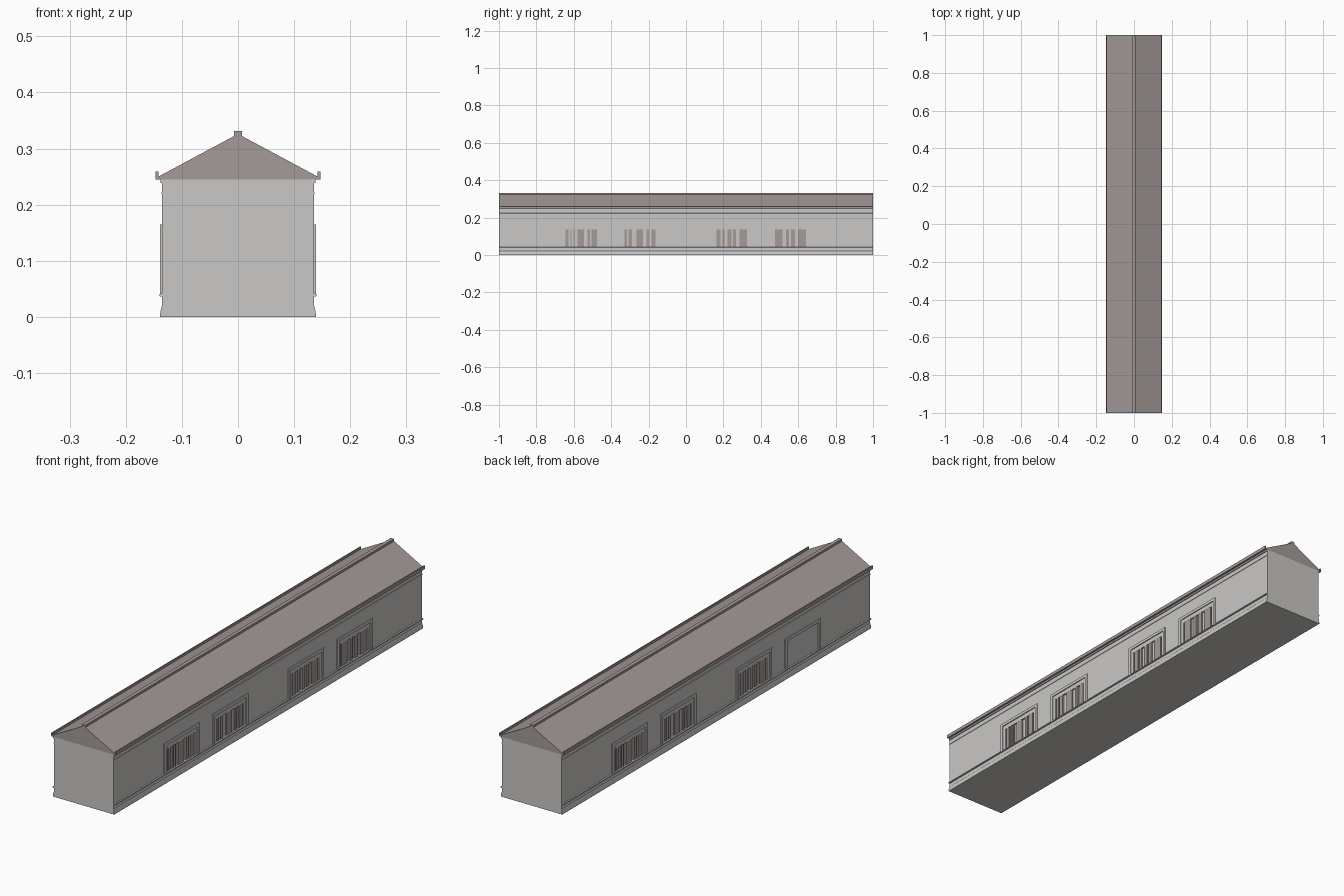
import bpy, bmesh

if "Cube" in bpy.data.objects:
    bpy.data.objects.remove(bpy.data.objects["Cube"])


def material(name, rgb):
    m = bpy.data.materials.new(name)
    m.diffuse_color = (*rgb, 1)
    m.use_nodes = True
    m.node_tree.nodes["Principled BSDF"].inputs["Base Color"].default_value = m.diffuse_color
    return m


STONE = material("pale_stone", (0.59, 0.58, 0.565))
ROOF = material("mauve_slate", (0.37, 0.325, 0.315))


def finish(name, bm, mat):
    bmesh.ops.recalc_face_normals(bm, faces=bm.faces)
    me = bpy.data.meshes.new(name)
    bm.to_mesh(me)
    bm.free()
    me.materials.append(mat)
    ob = bpy.data.objects.new(name, me)
    bpy.context.collection.objects.link(ob)
    return ob


def extrude_half_profile(name, half, mat):
    """Mirror an (x, z) outline across x = 0 and run it the whole length."""
    pts = half + [(-x, z) for x, z in reversed(half) if x > 0]
    bm = bmesh.new()
    face = bm.faces.new([bm.verts.new((x, -1, z)) for x, z in pts])
    ext = bmesh.ops.extrude_face_region(bm, geom=[face])["geom"]
    bmesh.ops.translate(bm, vec=(0, 2, 0),
                        verts=[v for v in ext if isinstance(v, bmesh.types.BMVert)])
    return finish(name, bm, mat)


def add_box(bm, x, y, z):
    """Box between pairs of limits, repeated on the other side by a half turn."""
    for s in (1, -1):
        vs = bmesh.ops.create_cube(bm, size=1)["verts"]
        for v in vs:
            v.co = (s * x[v.co.x > 0], s * y[v.co.y > 0], z[v.co.z > 0])


# Walls with plinth, sill course, string course and cornice
walls = extrude_half_profile("walls", [
    (0.139, 0), (0.139, 0.005), (0.1365, 0.018), (0.135, 0.02),
    (0.135, 0.036), (0.14, 0.037), (0.14, 0.041), (0.135, 0.042),
    (0.135, 0.218), (0.1365, 0.219), (0.1365, 0.222), (0.135, 0.223),
    (0.135, 0.238), (0.1385, 0.239), (0.1385, 0.245)], STONE)

# Roof with eaves upstands and ridge cap
extrude_half_profile("roof", [
    (0.147, 0.245), (0.147, 0.259), (0.142, 0.259), (0.142, 0.25),
    (0.0075, 0.322), (0.0075, 0.331)], ROOF)

# Window openings: shallow recesses cut into both long walls
windows = [-0.56, -0.245, 0.245, 0.56]
bm = bmesh.new()
for c in windows:
    add_box(bm, (0.128, 0.15), (c - 0.088, c + 0.088), (0.043, 0.135))
cutter = finish("opening_cutter", bm, STONE)
mod = walls.modifiers.new("openings", "BOOLEAN")
mod.operation = "DIFFERENCE"
mod.solver = "EXACT"
mod.object = cutter
bpy.context.view_layer.objects.active = walls
bpy.ops.object.modifier_apply(modifier=mod.name)
bpy.data.objects.remove(cutter)

# Raised surrounds: two jambs and a head
bm = bmesh.new()
for c in windows:
    lo, hi = c - 0.114, c + 0.114
    add_box(bm, (0.134, 0.139), (lo, lo + 0.012), (0.04, 0.153))
    add_box(bm, (0.134, 0.139), (hi - 0.012, hi), (0.04, 0.153))
    add_box(bm, (0.134, 0.139), (lo, hi), (0.153, 0.165))
finish("window_surrounds", bm, STONE)

# Uneven upright slats: (start, width) measured along each window
slats = [
    [(0, .016), (.026, .006), (.042, .006), (.064, .034), (.117, .012), (.139, .027)],
    [(0, .012), (.021, .018), (.063, .034), (.118, .012), (.144, .022)],
    [(0, .022), (.032, .012), (.06, .02), (.09, .016), (.123, .042)],
    [(0, .04), (.058, .016), (.085, .022), (.123, .042)]]
bm = bmesh.new()
for c, row in zip(windows, slats):
    for start, width in row:
        y = c - 0.083 + start
        add_box(bm, (0.127, 0.1345), (y, y + width), (0.043, 0.135))
finish("window_slats", bm, ROOF)
